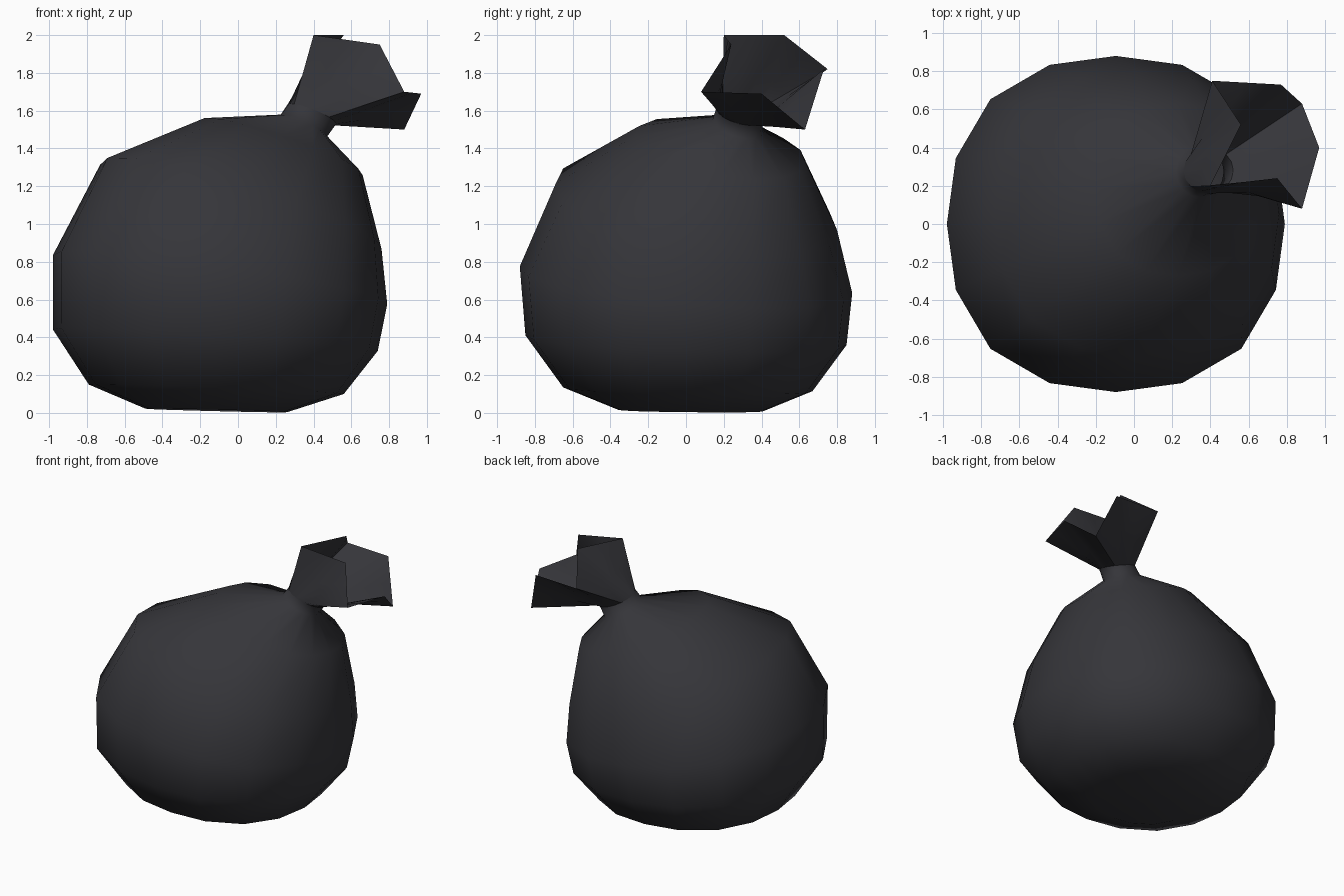
import bpy, bmesh, math
from mathutils import Vector

if "Cube" in bpy.data.objects:
    bpy.data.objects.remove(bpy.data.objects["Cube"])

SIDES = 16
plastic = bpy.data.materials.new("dark grey plastic")
plastic.diffuse_color = (0.036, 0.036, 0.042, 1)
plastic.use_nodes = True
plastic.node_tree.nodes["Principled BSDF"].inputs["Base Color"].default_value = plastic.diffuse_color


def ring(cx, cy, cz, rx, ry, sx, sy, full=0.05):
    """Tilted rounded ellipse: centre, radii, slope of z along x and y, fullness of the diagonals."""
    pts = []
    for i in range(SIDES):
        a = 2 * math.pi * i / SIDES
        f = 1 + full * math.sin(2 * a) ** 2
        dx, dy = f * rx * math.cos(a), f * ry * math.sin(a)
        pts.append(Vector((cx + dx, cy + dy, cz + sx * dx + sy * dy)))
    return pts


def loft(name, rings, sharp_angle, bottom=None):
    bm = bmesh.new()
    loops = [[bm.verts.new(p) for p in r] for r in rings]
    for lo, hi in zip(loops, loops[1:]):
        for i in range(SIDES):
            j = (i + 1) % SIDES
            bm.faces.new((lo[i], lo[j], hi[j], hi[i]))
    if bottom:
        pole = bm.verts.new(bottom)
        for i in range(SIDES):
            bm.faces.new((pole, loops[0][(i + 1) % SIDES], loops[0][i]))
    me = bpy.data.meshes.new(name)
    bm.to_mesh(me)
    bm.free()
    me.materials.append(plastic)
    me.shade_smooth()
    me.set_sharp_from_angle(angle=math.radians(sharp_angle))
    ob = bpy.data.objects.new(name, me)
    bpy.context.collection.objects.link(ob)
    return ob


# Sagging body, rings tilting more and more towards the tied neck
neck = ring(0.39, 0.28, 1.58, 0.13, 0.12, -0.38, -0.25, 0)
body_rings = [
    ring(-0.115, 0.025, 0.013, 0.375, 0.385, -0.025, -0.01),
    ring(-0.115, 0.01, 0.125, 0.675, 0.66, -0.037, -0.015),
    ring(-0.12, 0.0, 0.385, 0.86, 0.85, -0.066, -0.03),
    ring(-0.095, 0.0, 0.705, 0.885, 0.88, -0.147, -0.08),
    ring(0.015, 0.055, 1.09, 0.745, 0.745, -0.30, -0.165),
    ring(0.23, 0.18, 1.40, 0.43, 0.45, -0.33, -0.15),
    ring(0.345, 0.275, 1.515, 0.125, 0.135, -0.44, -0.26, 0),
    neck,
]
loft("bag_body", body_rings, 80, bottom=(-0.115, 0.02, 0.03))

# Crumpled open frill above the tie: eight rim corners, counter-clockwise from +x
corners = [Vector(p) for p in (
    (0.97, 0.40, 1.69), (0.88, 0.63, 1.50), (0.77, 0.73, 1.82), (0.41, 0.75, 1.82),
    (0.56, 0.52, 2.00), (0.40, 0.20, 2.00), (0.75, 0.24, 1.95), (0.88, 0.08, 1.70))]
rim = []
for i, c in enumerate(corners):
    rim += [c, (c + corners[(i + 1) % 8]) / 2]
middle = [n.lerp(r, 0.42) for n, r in zip(neck, rim)]
loft("bag_frill", [neck, middle, rim], 55)
